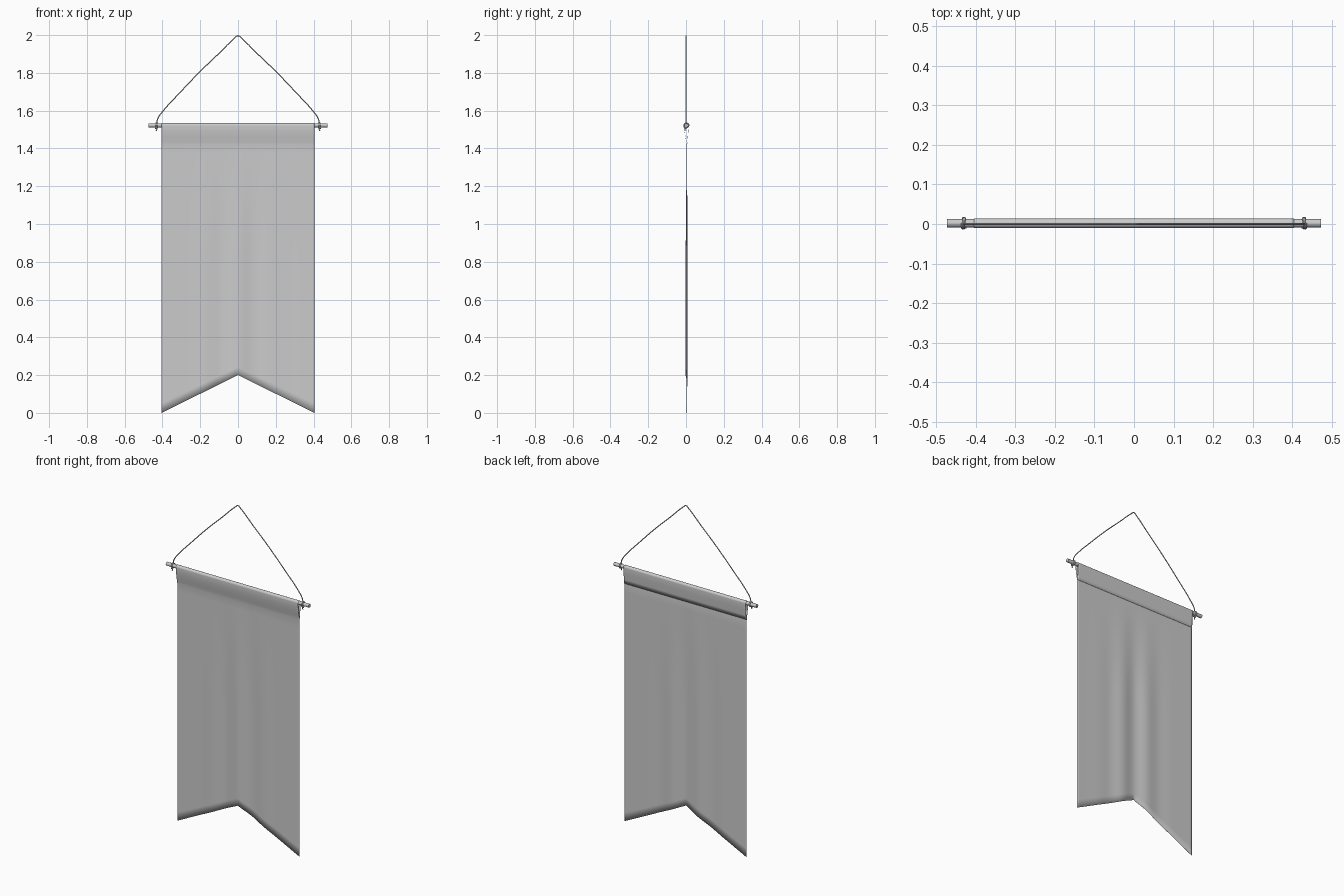
import bpy, bmesh, math
from math import sin, cos, pi, exp

if "Cube" in bpy.data.objects:
    bpy.data.objects.remove(bpy.data.objects["Cube"])

ROD_Y, ROD_Z, ROD_R = 0.002, 1.522, 0.0105
HALF_W = 0.405
SEAM = 1.425


def smooth(obj, angle=40):
    bpy.ops.object.select_all(action='DESELECT')
    obj.select_set(True)
    bpy.context.view_layer.objects.active = obj
    bpy.ops.object.shade_smooth_by_angle(angle=math.radians(angle))


def tube(name, points, radius):
    """Smooth round cord through the points, turned into a mesh."""
    cu = bpy.data.curves.new(name, 'CURVE')
    cu.dimensions = '3D'
    cu.bevel_depth = radius
    cu.bevel_resolution = 2
    cu.use_fill_caps = True
    cu.resolution_u = 4
    sp = cu.splines.new('BEZIER')
    sp.bezier_points.add(len(points) - 1)
    for bp, p in zip(sp.bezier_points, points):
        bp.co = p
        bp.handle_left_type = bp.handle_right_type = 'AUTO'
    obj = bpy.data.objects.new(name, cu)
    bpy.context.collection.objects.link(obj)
    bpy.ops.object.select_all(action='DESELECT')
    obj.select_set(True)
    bpy.context.view_layer.objects.active = obj
    bpy.ops.object.convert(target='MESH')
    smooth(bpy.context.view_layer.objects.active)


# hanging rod
bpy.ops.mesh.primitive_cylinder_add(vertices=24, radius=ROD_R, depth=0.946,
                                    location=(0, ROD_Y, ROD_Z), rotation=(0, pi / 2, 0))
rod = bpy.context.object
rod.name = "rod"
smooth(rod)

# cloth: back hem flap, sleeve over the rod, then the hanging sheet
R = ROD_R + 0.0012
sleeve = [(0.0065, SEAM), (0.0085, 1.45), (0.0115, 1.485)]
sleeve += [(ROD_Y + R * cos(a * pi / 12), ROD_Z + R * sin(a * pi / 12)) for a in range(13)]
sleeve += [(-0.0075, 1.49), (-0.003, 1.46), (0.002, 1.435), (0.0042, SEAM - 0.005)]
NX, NZ = 80, 28


def fold(x, t):
    amount = min(1.0, t * 2.2)
    return -0.0055 * amount * cos(2 * pi * x / 0.19) * exp(-(x / 0.17) ** 2)


bm = bmesh.new()
columns = []
for i in range(NX + 1):
    x = HALF_W * (2 * i / NX - 1)
    col = [bm.verts.new((x, y, z)) for y, z in sleeve]
    bottom = 0.2 * (1 - abs(x) / HALF_W)
    top = SEAM - 0.005
    for k in range(1, NZ + 1):
        t = k / NZ
        col.append(bm.verts.new((x, 0.0042 + fold(x, t), top + (bottom - top) * t)))
    columns.append(col)
for a, b in zip(columns, columns[1:]):
    for k in range(len(a) - 1):
        bm.faces.new((a[k], b[k], b[k + 1], a[k + 1]))
bmesh.ops.recalc_face_normals(bm, faces=bm.faces)
me = bpy.data.meshes.new("banner_cloth")
bm.to_mesh(me)
bm.free()
cloth = bpy.data.objects.new("banner_cloth", me)
bpy.context.collection.objects.link(cloth)
sol = cloth.modifiers.new("thickness", 'SOLIDIFY')
sol.thickness = 0.001
sol.offset = 0
smooth(cloth)

# hanging cord
half = [(0.431, 1.535), (0.424, 1.56), (0.402, 1.592), (0.31, 1.693),
        (0.2, 1.808), (0.1, 1.904), (0.018, 1.984)]
cord = [(-x, 0, z) for x, z in half] + [(0, 0, 1.997)] + [(x, 0, z) for x, z in reversed(half)]
tube("hanging_cord", cord, 0.0028)

# knots: coil round the rod, with a wrap and a loose tail below
for s, side in ((-1, "left"), (1, "right")):
    r = ROD_R + 0.0025
    coil = [(s * (0.427 + 0.008 * k / 16), ROD_Y + r * sin(k * pi / 4), ROD_Z + r * cos(k * pi / 4))
            for k in range(17)]
    tube(side + "_cord_coil", coil, 0.0027)
    tube(side + "_cord_tail", [(s * 0.424, -0.008, 1.512), (s * 0.434, -0.009, 1.509),
                               (s * 0.437, -0.004, 1.504), (s * 0.431, -0.004, 1.507),
                               (s * 0.433, -0.005, 1.493)], 0.0027)
